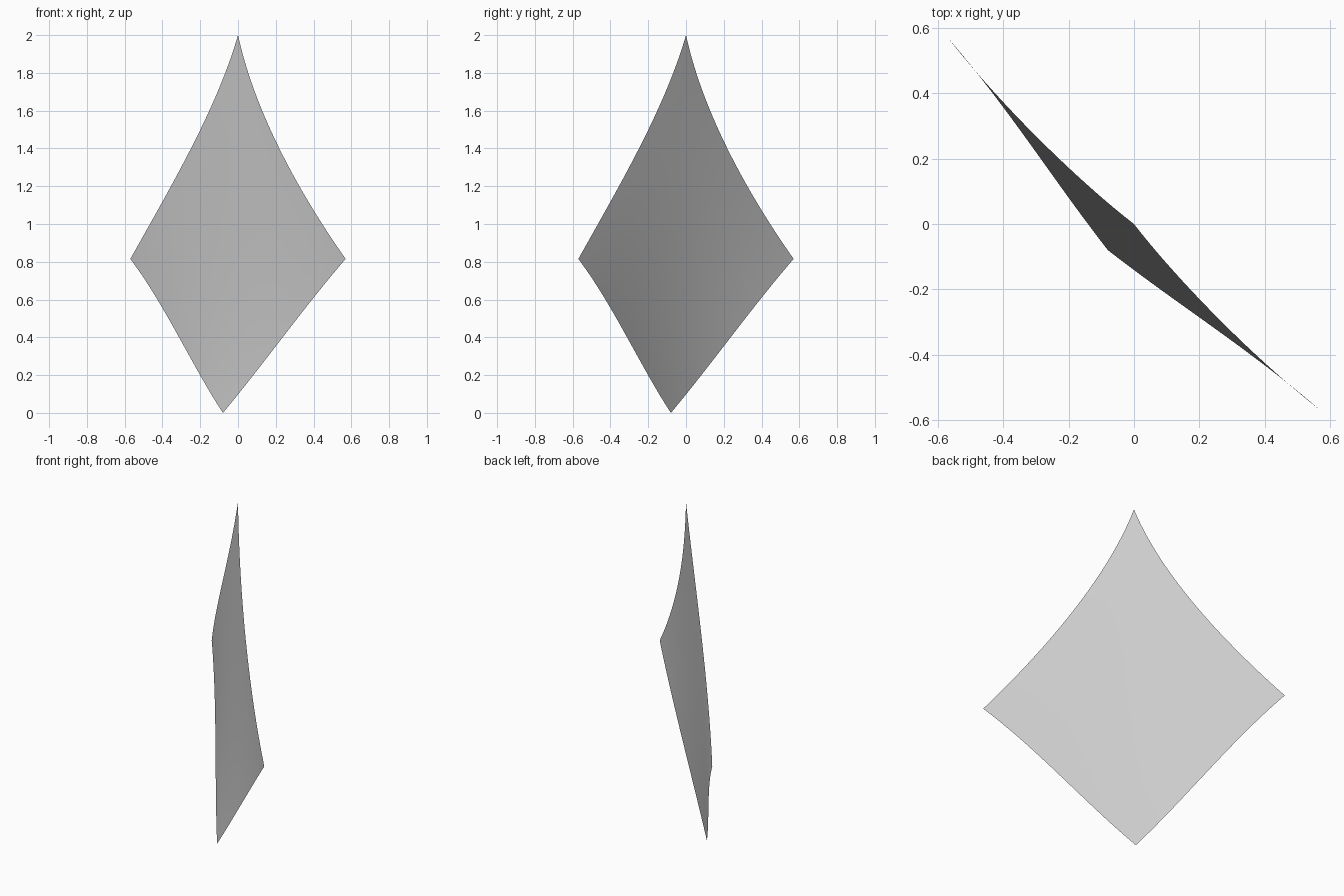
import bpy, bmesh
from mathutils import Vector

if "Cube" in bpy.data.objects:
    bpy.data.objects.remove(bpy.data.objects["Cube"])

# Edge points: (half width along the diagonal, offset along x = y, height)
UPPER = [(0, 0, 2), (0.14, -0.012, 1.6), (0.34, -0.015, 1.2), (0.57, 0, 0.815)]
LOWER = [(0.57, 0, 0.815), (0.375, -0.022, 0.55), (0.188, -0.052, 0.27), (0, -0.08, 0)]
N = 28


def edge(points, t, side):
    """Cubic through four points; side picks the left (1) or right (-1) mirror."""
    p = Vector((0, 0, 0))
    for i in range(4):
        w = 1.0
        for j in range(4):
            if j != i:
                w *= (3 * t - j) / (i - j)
        p += w * Vector(points[i])
    h, o, z = p
    return Vector((o - side * h, o + side * h, z))


# Corners of the kite
top, left = edge(UPPER, 0, 1), edge(UPPER, 1, 1)
right, bottom = edge(UPPER, 1, -1), edge(LOWER, 1, 1)


def patch(u, v):
    """Smooth sheet blended between the four curved edges."""
    a = edge(UPPER, u, 1) * (1 - v) + edge(LOWER, u, -1) * v
    b = edge(UPPER, v, -1) * (1 - u) + edge(LOWER, v, 1) * u
    c = (top * (1 - u) + left * u) * (1 - v) + (right * (1 - u) + bottom * u) * v
    return a + b - c


# Curved kite-shaped sheet
bm = bmesh.new()
grid = [[bm.verts.new(patch(i / N, j / N)) for j in range(N + 1)] for i in range(N + 1)]
for i in range(N):
    for j in range(N):
        f = bm.faces.new((grid[i][j], grid[i + 1][j], grid[i + 1][j + 1], grid[i][j + 1]))
        f.smooth = True
mesh = bpy.data.meshes.new("curved_sheet")
bm.to_mesh(mesh)
bm.free()
bpy.context.collection.objects.link(bpy.data.objects.new("curved_sheet", mesh))
